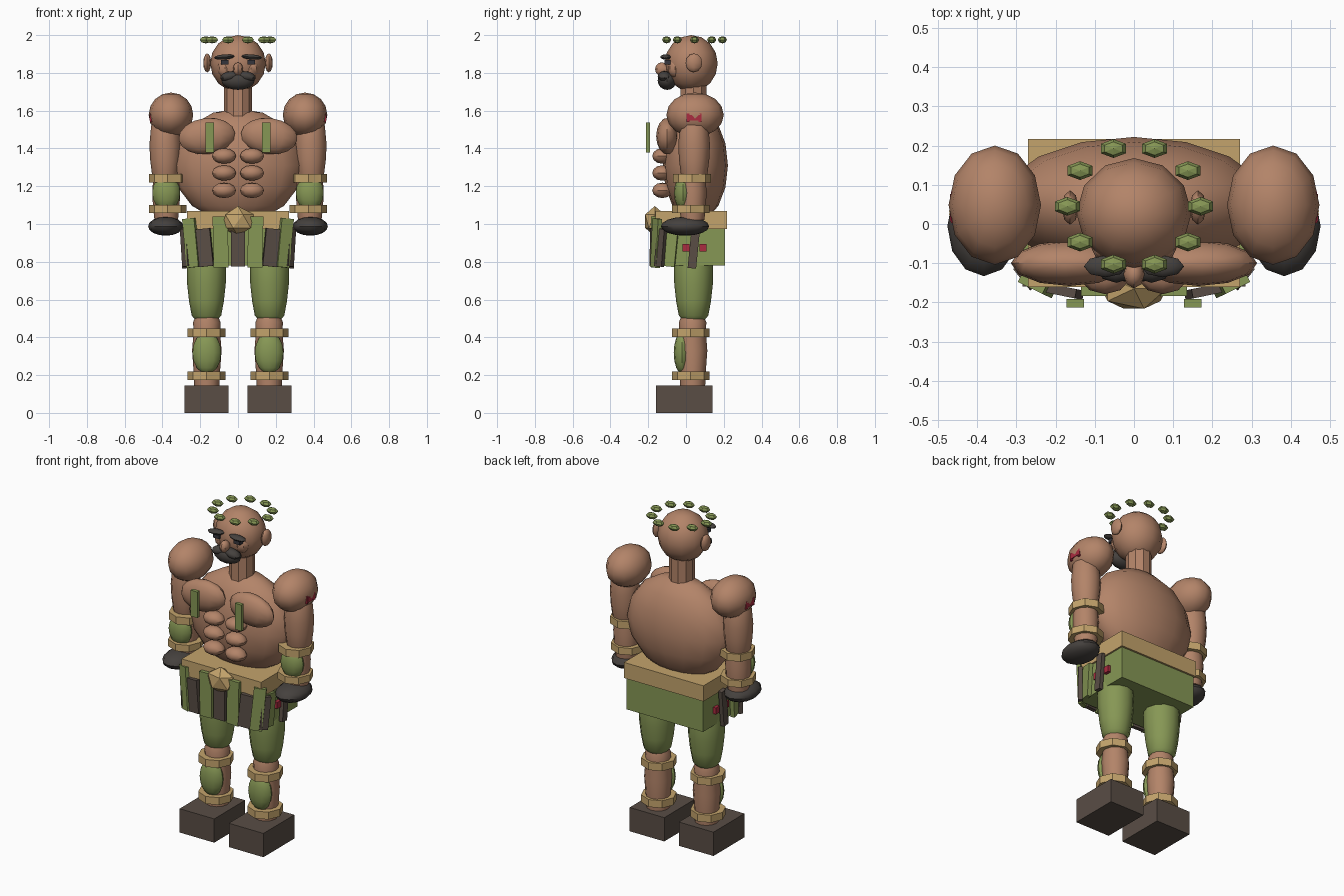
import bpy, bmesh, math
from mathutils import Matrix, Vector, Euler

if "Cube" in bpy.data.objects:
    bpy.data.objects.remove(bpy.data.objects["Cube"])


def colour(name, r, g, b):
    m = bpy.data.materials.new(name)
    m.diffuse_color = (r, g, b, 1)
    m.use_nodes = True
    m.node_tree.nodes["Principled BSDF"].inputs["Base Color"].default_value = m.diffuse_color
    return m


SKIN = colour("tan skin", 0.45, 0.23, 0.14)
GREEN = colour("olive green", 0.24, 0.31, 0.09)
GOLD = colour("old gold", 0.55, 0.37, 0.15)
BROWN = colour("dark brown", 0.10, 0.075, 0.06)
CHARCOAL = colour("charcoal", 0.06, 0.053, 0.048)
RED = colour("crimson", 0.40, 0.025, 0.05)
EYE = colour("eye black", 0.035, 0.035, 0.045)


def finish(name, bm, mat, angle=None):
    me = bpy.data.meshes.new(name)
    bmesh.ops.recalc_face_normals(bm, faces=bm.faces)
    bm.to_mesh(me)
    bm.free()
    me.materials.append(mat)
    ob = bpy.data.objects.new(name, me)
    bpy.context.collection.objects.link(ob)
    if angle:
        bpy.ops.object.select_all(action='DESELECT')
        ob.select_set(True)
        bpy.context.view_layer.objects.active = ob
        bpy.ops.object.shade_smooth_by_angle(angle=math.radians(angle))
    return ob


def place(loc, size, rot=(0, 0, 0)):
    return Matrix.LocRotScale(Vector(loc), Euler(rot), Vector(size))


def ball(name, mat, loc, radii, rot=(0, 0, 0), seg=12, rings=8, angle=40):
    bm = bmesh.new()
    bmesh.ops.create_uvsphere(bm, u_segments=seg, v_segments=rings, radius=1,
                              matrix=place(loc, radii, rot))
    return finish(name, bm, mat, angle)


def box(name, mat, loc, size, rot=(0, 0, 0)):
    bm = bmesh.new()
    bmesh.ops.create_cube(bm, size=1, matrix=place(loc, size, rot))
    return finish(name, bm, mat)


def lathe(name, mat, x, y, profile, sides=12, angle=40):
    """Closed column of (radius, height) rings around a vertical axis."""
    bm = bmesh.new()
    loops = []
    for r, z in profile:
        loops.append([bm.verts.new((x + r * math.cos(2 * math.pi * i / sides),
                                    y + r * math.sin(2 * math.pi * i / sides), z))
                      for i in range(sides)])
    for a, b in zip(loops, loops[1:]):
        for i in range(sides):
            j = (i + 1) % sides
            bm.faces.new((a[i], a[j], b[j], b[i]))
    bm.faces.new(loops[0][::-1])
    bm.faces.new(loops[-1])
    return finish(name, bm, mat, angle)


def cuff(name, x, y, z0, z1, r):
    return lathe(name, GOLD, x, y, [(r, z0), (r, z1)], 8, 20)


# Torso, neck and head
ball("torso", SKIN, (0, 0.05, 1.31), (0.345, 0.172, 0.302), seg=16, rings=8)
lathe("neck", SKIN, 0, 0.04, [(0.073, 1.56), (0.073, 1.74)], 10, 30)
ball("head", SKIN, (0, 0.028, 1.85), (0.147, 0.14, 0.15))
ball("nose", SKIN, (0, -0.128, 1.82), (0.027, 0.036, 0.036), seg=8, rings=6)
ball("beard", CHARCOAL, (0, -0.10, 1.76), (0.088, 0.05, 0.05))

# Belt, buckle and skirt
box("belt", GOLD, (0, 0.028, 1.022), (0.54, 0.378, 0.096))
box("skirt", GREEN, (0, 0.028, 0.885), (0.52, 0.355, 0.21))
bm = bmesh.new()
bmesh.ops.create_icosphere(bm, subdivisions=1, radius=1,
                           matrix=place((0, -0.165, 1.015), (0.093, 0.06, 0.08)))
finish("buckle", bm, GOLD)
box("front_strip", BROWN, (0, -0.17, 0.885), (0.075, 0.025, 0.22))

for s, side in ((-1, "left"), (1, "right")):
    # Face
    ball(side + "_ear", SKIN, (s * 0.163, 0.042, 1.853), (0.021, 0.044, 0.05), seg=8, rings=6)
    ball(side + "_cheek", SKIN, (s * 0.068, -0.058, 1.825), (0.042, 0.038, 0.05), seg=8, rings=6)
    ball(side + "_moustache", CHARCOAL, (s * 0.045, -0.115, 1.782), (0.05, 0.035, 0.026),
         (0, s * 0.2, 0), 8, 6)
    ball(side + "_brow", CHARCOAL, (s * 0.073, -0.108, 1.884), (0.055, 0.028, 0.014),
         (0, s * 0.08, 0), 8, 6)
    box(side + "_eye", EYE, (s * 0.07, -0.098, 1.856), (0.042, 0.03, 0.022))

    # Chest and stomach muscles
    ball(side + "_pectoral", SKIN, (s * 0.165, -0.10, 1.465), (0.15, 0.058, 0.096),
         (0, s * 0.12, 0))
    for i, z in enumerate((1.36, 1.27, 1.178)):
        ball(f"{side}_abdominal_{i}", SKIN, (s * 0.074, -0.125, z), (0.067, 0.054, 0.041),
             seg=10, rings=6)
    box(side + "_chest_strap", GREEN, (s * 0.15, -0.202, 1.458), (0.045, 0.022, 0.16))

    # Arm
    ball(side + "_shoulder", SKIN, (s * 0.355, 0.048, 1.578), (0.118, 0.152, 0.118))
    lathe(side + "_upper_arm", SKIN, s * 0.385, 0.043,
          [(0.05, 1.21), (0.07, 1.26), (0.08, 1.34), (0.084, 1.42), (0.075, 1.52), (0.05, 1.58)])
    lathe(side + "_forearm", SKIN, s * 0.38, 0.035,
          [(0.062, 1.02), (0.07, 1.09), (0.074, 1.17), (0.068, 1.25)])
    ball(side + "_bracer", GREEN, (s * 0.38, -0.015, 1.165), (0.074, 0.048, 0.095))
    cuff(side + "_elbow_cuff", s * 0.372, 0.032, 1.22, 1.265, 0.10)
    cuff(side + "_wrist_cuff", s * 0.372, 0.025, 1.058, 1.10, 0.10)
    ball(side + "_glove", CHARCOAL, (s * 0.383, -0.005, 0.988), (0.093, 0.128, 0.05))

    # Shoulder mark: a bar with square ends
    box(side + "_mark_bar", RED, (s * 0.459, 0.042, 1.562), (0.02, 0.07, 0.03))
    for y in (0.01, 0.075):
        box(f"{side}_mark_end_{y}", RED, (s * 0.455, y, 1.562), (0.024, 0.016, 0.046))

    # Skirt strips, leaning in toward the hem
    strips = [(0.092, -0.172, 0.08, 0.905, 0.27, GREEN, 0),
              (0.178, -0.172, 0.08, 0.875, 0.20, BROWN, 0.2),
              (0.248, -0.158, 0.07, 0.90, 0.26, GREEN, 0.45),
              (0.277, -0.135, 0.05, 0.875, 0.20, BROWN, 0.9),
              (0.27, -0.085, 0.07, 0.875, 0.20, GREEN, 1.4),
              (0.284, 0.042, 0.045, 0.875, 0.22, BROWN, 1.57)]
    for i, (x, y, w, z, h, mat, turn) in enumerate(strips):
        lean = 0.1 if i else 0.02
        box(f"{side}_skirt_strip_{i}", mat, (s * x, y, z), (w, 0.024, h), (0, s * lean, s * turn))
    for y in (0.0, 0.09):
        box(f"{side}_hip_mark_{y}", RED, (s * 0.264, y, 0.875), (0.03, 0.036, 0.04))
    ball(side + "_belt_stud", BROWN, (s * 0.1, -0.163, 1.025), (0.011, 0.011, 0.011), seg=6, rings=4)

    # Leg
    lathe(side + "_thigh", GREEN, s * 0.167, 0.04,
          [(0.06, 0.495), (0.078, 0.515), (0.092, 0.59), (0.102, 0.68), (0.104, 0.76), (0.09, 0.88)])
    lathe(side + "_calf", SKIN, s * 0.165, 0.035,
          [(0.066, 0.13), (0.07, 0.22), (0.078, 0.33), (0.07, 0.43), (0.073, 0.48), (0.055, 0.52)])
    ball(side + "_shin_guard", GREEN, (s * 0.165, -0.02, 0.318), (0.076, 0.045, 0.112))
    cuff(side + "_knee_cuff", s * 0.167, 0.025, 0.402, 0.447, 0.10)
    cuff(side + "_ankle_cuff", s * 0.167, 0.025, 0.175, 0.22, 0.10)
    box(side + "_boot", BROWN, (s * 0.167, -0.01, 0.073), (0.235, 0.30, 0.146))

# Floating leaf wreath
for i in range(10):
    a = i * math.pi / 5
    ball(f"wreath_leaf_{i}", GREEN, (0.17 * math.cos(a), 0.045 + 0.155 * math.sin(a), 1.975),
         (0.037, 0.024, 0.019), seg=6, rings=4, angle=None)
